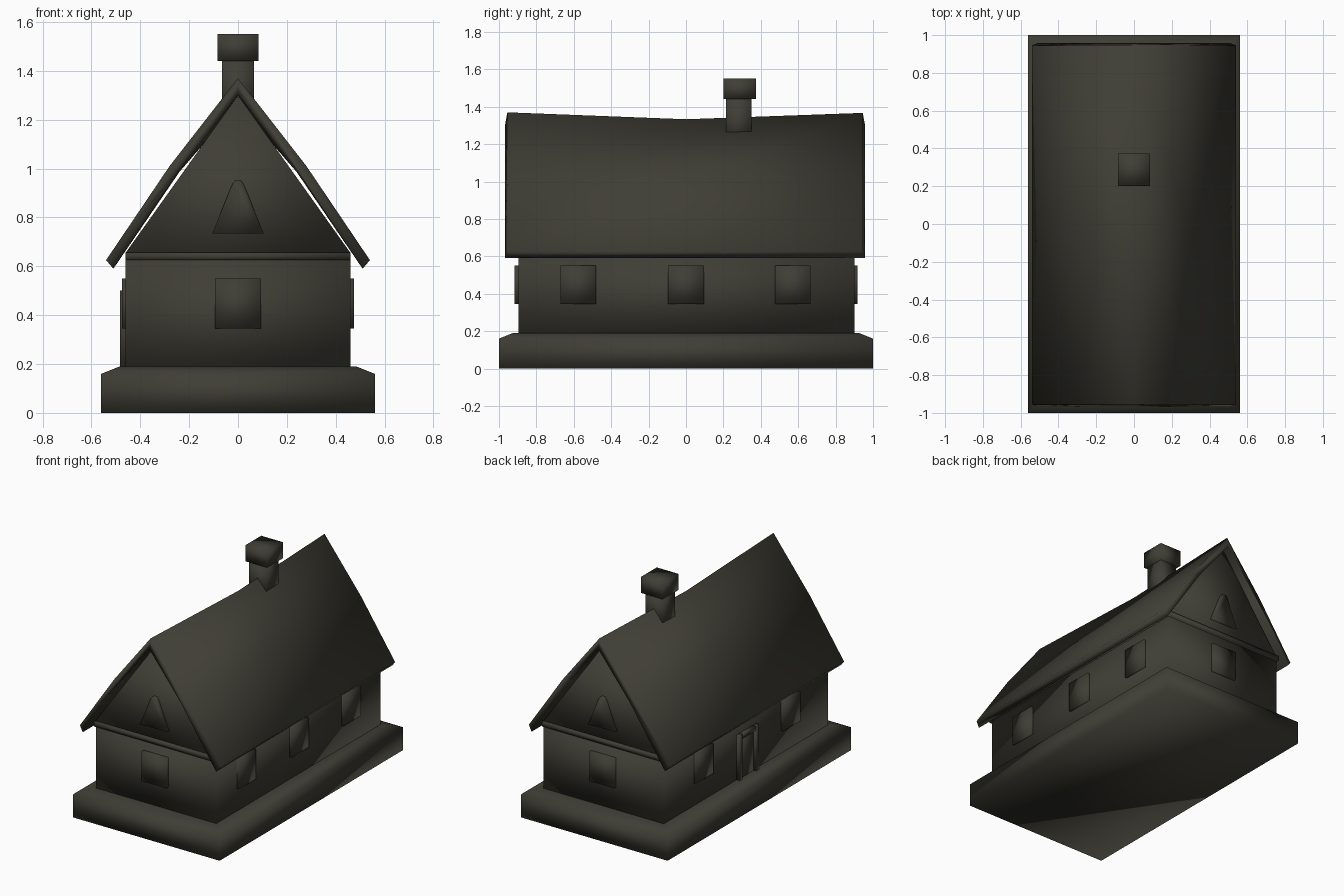
import bpy, bmesh

if "Cube" in bpy.data.objects:
    bpy.data.objects.remove(bpy.data.objects["Cube"])

mat = bpy.data.materials.new("dark olive stone")
mat.diffuse_color = (0.05, 0.048, 0.036, 1.0)
mat.use_nodes = True
mat.node_tree.nodes["Principled BSDF"].inputs["Base Color"].default_value = mat.diffuse_color


def finish(name, bm):
    """Turn a bmesh into a smooth-shaded object in the house colour."""
    bmesh.ops.recalc_face_normals(bm, faces=bm.faces[:])
    me = bpy.data.meshes.new(name)
    bm.to_mesh(me)
    bm.free()
    me.materials.append(mat)
    for p in me.polygons:
        p.use_smooth = True
    ob = bpy.data.objects.new(name, me)
    bpy.context.collection.objects.link(ob)
    return ob


def loft(name, sections):
    """Skin matching closed cross-sections and cap both ends."""
    bm = bmesh.new()
    rings = [[bm.verts.new(p) for p in s] for s in sections]
    n = len(rings[0])
    for a, b in zip(rings, rings[1:]):
        for i in range(n):
            j = (i + 1) % n
            bm.faces.new((a[i], a[j], b[j], b[i]))
    bm.faces.new(rings[0])
    bm.faces.new(rings[-1])
    return finish(name, bm)


def rect(x0, x1, y0, y1, z):
    return [(x0, y0, z), (x1, y0, z), (x1, y1, z), (x0, y1, z)]


def box(name, x, y, z):
    return loft(name, [rect(*x, *y, z[0]), rect(*x, *y, z[1])])


def prism_y(name, profile, y0, y1):
    return loft(name, [[(x, y, z) for x, z in profile] for y in (y0, y1)])


# Plinth with sloped top edge
loft("plinth", [rect(-0.56, 0.56, -1, 1, 0),
                rect(-0.56, 0.56, -1, 1, 0.16),
                rect(-0.485, 0.485, -0.925, 0.925, 0.19)])

# Walls and attic with the gables
box("walls", (-0.46, 0.46), (-0.895, 0.9), (0.17, 0.63))
prism_y("attic", [(-0.46, 0.655), (0.46, 0.655), (0, 1.3)], -0.9, 0.9)
box("gable_beam", (-0.46, 0.46), (-0.918, 0.918), (0.625, 0.657))


# Sagging roof shell with slightly bowed slopes
def roof_section(y, sag, flare):
    outer = [(0.54, 0.625), (0.28, 1.01 - sag * 0.25), (0, 1.37 - sag)]
    inner = [(0.51, 0.59), (0.24, 0.995 - sag * 0.25), (0, 1.30 - sag)]
    top = outer + [(-x, z) for x, z in outer[1::-1]]
    low = [(-x, z) for x, z in inner[:2]] + inner[::-1]
    return ([(x, y, z) for x, z in top] +
            [(x, y + flare, z) for x, z in low])


loft("roof", [roof_section(-0.955, 0, -0.013),
              roof_section(0, 0.037, 0),
              roof_section(0.945, 0.003, 0.013)])

# Chimney
box("chimney_shaft", (-0.065, 0.065), (0.215, 0.35), (1.2, 1.45))
box("chimney_cap", (-0.084, 0.084), (0.2, 0.373), (1.44, 1.55))

# Side windows: three on the right, two beside the door on the left
WZ = (0.345, 0.55)
for i, y in enumerate((-0.575, 0, 0.57)):
    box(f"right_window_{i + 1}", (0.44, 0.475), (y - 0.095, y + 0.095), WZ)
for i, y in enumerate((-0.475, 0.475)):
    box(f"left_window_{i + 1}", (-0.475, -0.44), (y - 0.095, y + 0.095), WZ)

# End windows and tapered attic windows
for name, s in (("front", -1), ("back", 1)):
    box(f"{name}_window", (-0.095, 0.095), sorted((s * 0.88, s * 0.918)), WZ)
    prism_y(f"{name}_attic_window",
            [(-0.105, 0.735), (0.105, 0.735), (0.024, 0.935),
             (0.012, 0.95), (-0.012, 0.95), (-0.024, 0.935)],
            s * 0.88, s * 0.918)

# Door with frame in the middle of the left side
box("door_panel", (-0.466, -0.44), (-0.08, 0.08), (0.18, 0.48))
for name, y in (("front", -0.09), ("back", 0.09)):
    box(f"door_jamb_{name}", (-0.483, -0.44), (y - 0.016, y + 0.016), (0.18, 0.5))
box("door_lintel", (-0.483, -0.44), (-0.074, 0.074), (0.47, 0.5))
